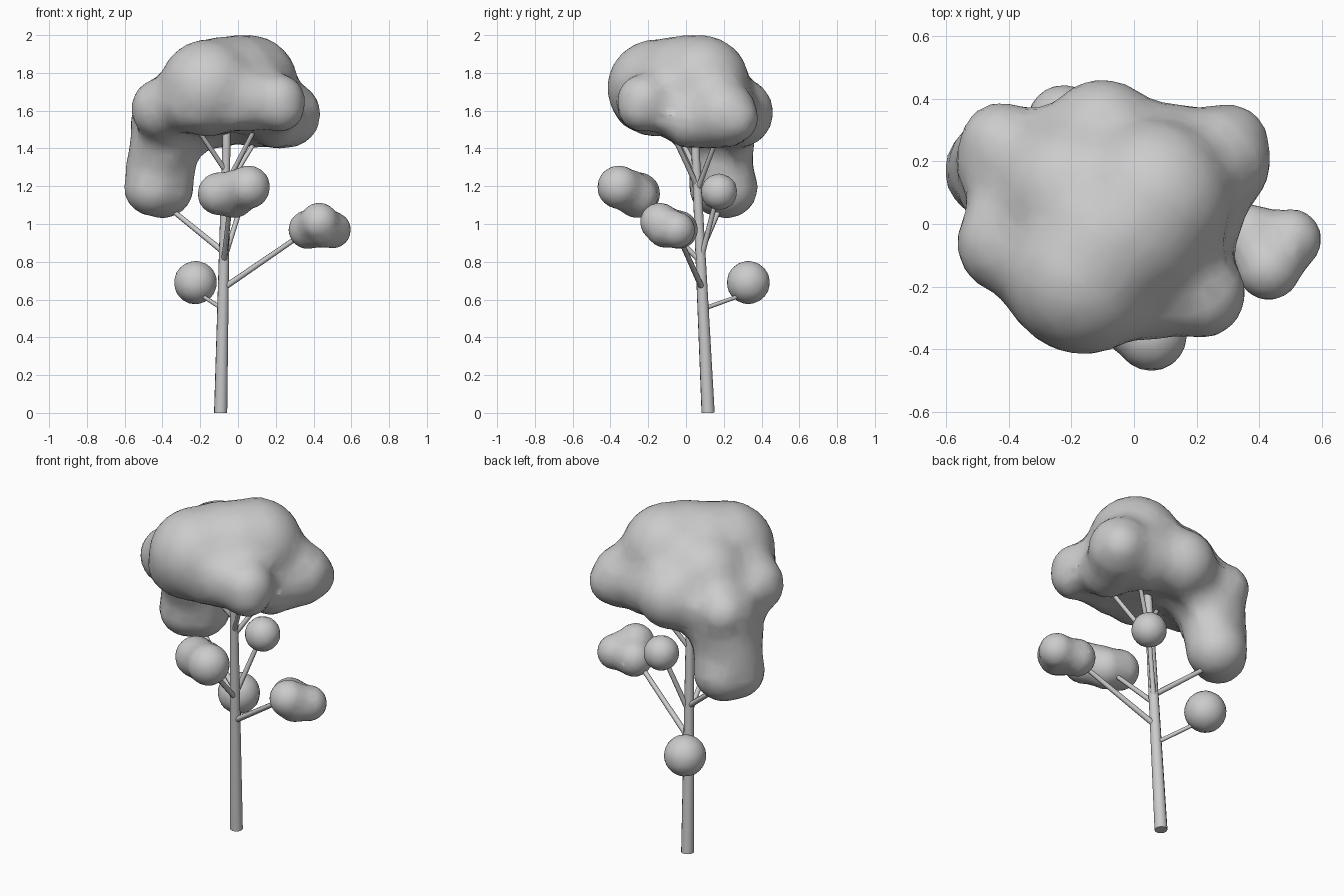
import bpy
import bmesh
from mathutils import Vector, Matrix

cube = bpy.data.objects.get("Cube")
if cube:
    bpy.data.objects.remove(cube, do_unlink=True)

GREY = (0.6, 0.6, 0.6, 1.0)
grey = bpy.data.materials.new("plain grey")
grey.use_nodes = True
grey.diffuse_color = GREY
grey.node_tree.nodes["Principled BSDF"].inputs["Base Color"].default_value = GREY


def make_object(name, bm):
    mesh = bpy.data.meshes.new(name)
    bm.to_mesh(mesh)
    bm.free()
    mesh.materials.append(grey)
    obj = bpy.data.objects.new(name, mesh)
    bpy.context.collection.objects.link(obj)
    return obj


def limb(name, start, end, r1, r2, sides=8):
    """Tapered cylinder between two points."""
    start, end = Vector(start), Vector(end)
    axis = end - start
    turn = axis.to_track_quat('Z', 'Y').to_matrix().to_4x4()
    bm = bmesh.new()
    bmesh.ops.create_cone(bm, cap_ends=True, segments=sides, radius1=r1, radius2=r2,
                          depth=axis.length,
                          matrix=Matrix.Translation((start + end) / 2) @ turn)
    for face in bm.faces:
        face.smooth = len(face.verts) == 4
    return make_object(name, bm)


def foliage(name, lobes, swell, voxel, rounds):
    """Swollen lobes fused, softened and shrunk back, which fills the creases."""
    bm = bmesh.new()
    for x, y, z, r in lobes:
        bmesh.ops.create_icosphere(bm, subdivisions=3, radius=r + swell,
                                   matrix=Matrix.Translation((x, y, z)))
    obj = make_object(name, bm)
    fuse = obj.modifiers.new("fuse", 'REMESH')
    fuse.mode = 'VOXEL'
    fuse.voxel_size = voxel
    fuse.use_smooth_shade = True
    soften = obj.modifiers.new("soften", 'SMOOTH')
    soften.factor = 0.5
    soften.iterations = rounds
    shrink = obj.modifiers.new("shrink", 'DISPLACE')
    shrink.mid_level = 0
    shrink.strength = -swell
    simplify = obj.modifiers.new("simplify", 'DECIMATE')
    simplify.ratio = 0.3
    return obj


# Trunk, leaning slightly forward
BASE, TOP = Vector((-0.092, 0.117, 0)), Vector((-0.058, 0.04, 1.6))
limb("trunk", BASE, TOP, 0.035, 0.02, 12)


def on_trunk(z):
    return BASE.lerp(TOP, z / TOP.z)


# Branches: name, height on trunk, tip, thickness
for name, z, tip, r in [
    ("low_back_branch", 0.55, (-0.22, 0.34, 0.64), 0.012),
    ("left_branch", 0.66, (0.36, -0.05, 0.96), 0.016),
    ("front_branch", 0.8, (-0.04, -0.24, 1.12), 0.015),
    ("small_back_branch", 0.81, (0.04, 0.17, 1.17), 0.015),
    ("right_branch", 0.85, (-0.42, 0.2, 1.13), 0.016),
    ("crown_branch_right", 1.28, (-0.28, -0.1, 1.6), 0.014),
    ("crown_branch_left", 1.2, (0.14, -0.13, 1.6), 0.014),
    ("crown_branch_back", 1.18, (0.16, 0.2, 1.55), 0.014),
]:
    limb(name, on_trunk(z), tip, r, r * 0.8)

# Crown: upper mass, rim lobes, then the hanging right side
upper_mass = [
    (-0.16, -0.16, 1.72, 0.26), (-0.08, -0.06, 1.735, 0.26), (0.0, 0.0, 1.74, 0.262),
    (0.06, 0.08, 1.745, 0.258), (-0.2, 0.1, 1.67, 0.24),
]
rim = [
    (0.05, -0.2, 1.66, 0.175), (-0.25, -0.2, 1.65, 0.168), (-0.2, -0.26, 1.615, 0.12),
    (-0.04, -0.25, 1.61, 0.115), (0.21, -0.22, 1.65, 0.148), (0.22, -0.23, 1.62, 0.135),
    (0.2, 0.02, 1.55, 0.152), (0.22, 0.12, 1.56, 0.165), (0.26, 0.2, 1.58, 0.18),
    (0.3, 0.25, 1.56, 0.135), (0.1, 0.2, 1.59, 0.19), (-0.1, 0.275, 1.59, 0.19),
    (-0.4, -0.06, 1.61, 0.168), (-0.39, 0.2, 1.53, 0.182), (-0.42, 0.25, 1.56, 0.14),
]
hanging = [
    (-0.36, 0.21, 1.42, 0.155), (-0.41, 0.13, 1.4, 0.16), (-0.41, 0.19, 1.4, 0.17),
    (-0.43, 0.18, 1.3, 0.168), (-0.38, 0.2, 1.3, 0.16), (-0.45, 0.17, 1.195, 0.157),
    (-0.4, 0.215, 1.195, 0.168),
]
foliage("crown", upper_mass + rim + hanging, 0.07, 0.03, 5)

# Small clumps at the branch ends
foliage("left_clump", [(0.43, -0.14, 1.01, 0.105), (0.37, -0.04, 0.97, 0.105),
                       (0.5, -0.05, 0.968, 0.1), (0.45, -0.11, 0.975, 0.103)],
        0.07, 0.022, 4)
foliage("front_clump", [(0.055, -0.355, 1.195, 0.117), (-0.1, -0.25, 1.16, 0.116),
                        (-0.02, -0.26, 1.145, 0.115), (-0.01, -0.3, 1.175, 0.115)],
        0.07, 0.022, 4)
foliage("low_back_clump", [(-0.225, 0.33, 0.69, 0.117)], 0.03, 0.022, 4)
foliage("small_back_clump", [(0.04, 0.175, 1.17, 0.099)], 0.03, 0.022, 4)
